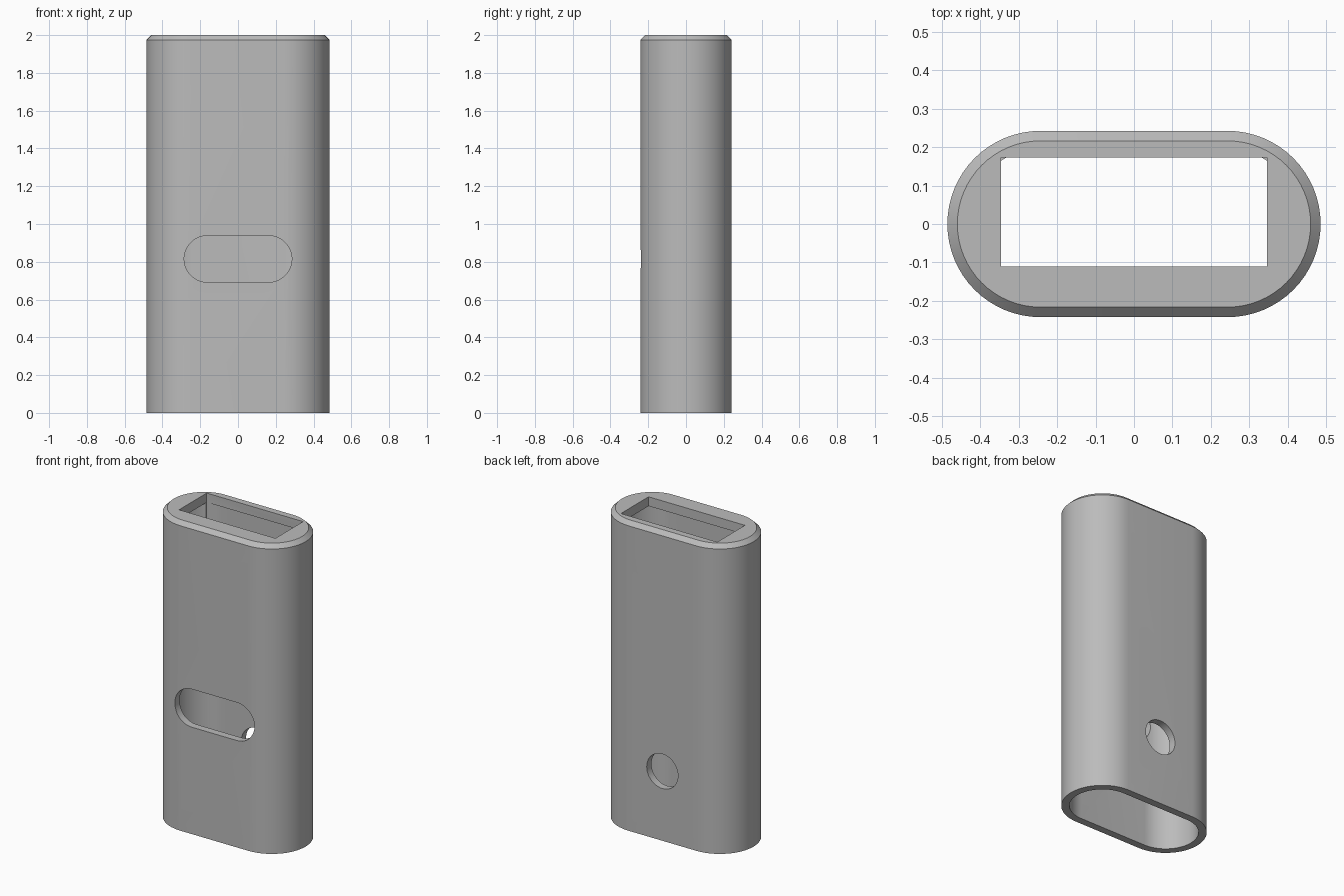
import bpy, bmesh, math
from mathutils import Matrix

cube = bpy.data.objects.get("Cube")
if cube:
    bpy.data.objects.remove(cube, do_unlink=True)

RADIUS, HALF_FLAT, HEIGHT = 0.242, 0.243, 2.0
WALL, ROOF, CHAMFER = 0.048, 0.06, 0.026

grey = bpy.data.materials.new("plain_grey")
grey.use_nodes = True
COLOUR = (0.5, 0.5, 0.5, 1)
grey.diffuse_color = COLOUR
grey.node_tree.nodes["Principled BSDF"].inputs["Base Color"].default_value = COLOUR


def stadium(radius, half_flat, steps=32):
    """Outline of two half circles joined by straight sides."""
    points = []
    for side in (1, -1):
        for i in range(steps + 1):
            a = math.pi * i / steps - math.pi / 2
            points.append((side * (half_flat + radius * math.cos(a)),
                           side * radius * math.sin(a)))
    return points


def circle(radius, steps=48):
    return [(radius * math.cos(math.tau * i / steps),
             radius * math.sin(math.tau * i / steps)) for i in range(steps)]


def loft(name, layers, matrix=Matrix()):
    """Solid through a stack of (outline, z) layers."""
    bm = bmesh.new()
    rings = [[bm.verts.new((x, y, z)) for x, y in outline] for outline, z in layers]
    for low, high in zip(rings, rings[1:]):
        n = len(low)
        for i in range(n):
            j = (i + 1) % n
            bm.faces.new((low[i], low[j], high[j], high[i]))
    bm.faces.new(rings[0][::-1])
    bm.faces.new(rings[-1])
    bm.transform(matrix)
    bmesh.ops.recalc_face_normals(bm, faces=bm.faces)
    mesh = bpy.data.meshes.new(name)
    bm.to_mesh(mesh)
    bm.free()
    mesh.materials.append(grey)
    obj = bpy.data.objects.new(name, mesh)
    bpy.context.collection.objects.link(obj)
    return obj


def wall_cutter(name, outline, z, y):
    """Cutter running along y through one wall."""
    place = Matrix.Translation((0, y, z)) @ Matrix.Rotation(math.pi / 2, 4, 'X')
    return loft(name, [(outline, -0.1), (outline, 0.1)], place)


# Outer sleeve with a chamfered top rim
outer = stadium(RADIUS, HALF_FLAT)
sleeve = loft("sleeve", [(outer, 0), (outer, HEIGHT - CHAMFER),
                         (stadium(RADIUS - CHAMFER, HALF_FLAT), HEIGHT)])

# Cavity open at the bottom, roof opening, front slot and round back hole
inner = stadium(RADIUS - WALL, HALF_FLAT)
opening = [(-0.345, -0.11), (0.345, -0.11), (0.345, 0.173), (-0.345, 0.173)]
cutters = [
    loft("cavity_cutter", [(inner, -0.1), (inner, HEIGHT - ROOF)]),
    loft("opening_cutter", [(opening, HEIGHT - 0.2), (opening, HEIGHT + 0.1)]),
    wall_cutter("slot_cutter", stadium(0.123, 0.162), 0.815, -RADIUS),
    wall_cutter("hole_cutter", circle(0.112), 0.45, RADIUS),
]

bpy.ops.object.select_all(action='DESELECT')
sleeve.select_set(True)
bpy.context.view_layer.objects.active = sleeve
for cutter in cutters:
    cut = sleeve.modifiers.new(cutter.name, 'BOOLEAN')
    cut.operation = 'DIFFERENCE'
    cut.solver = 'EXACT'
    cut.object = cutter
    bpy.ops.object.modifier_apply(modifier=cut.name)
    bpy.data.objects.remove(cutter, do_unlink=True)

bpy.ops.object.shade_smooth_by_angle(angle=math.radians(30))
